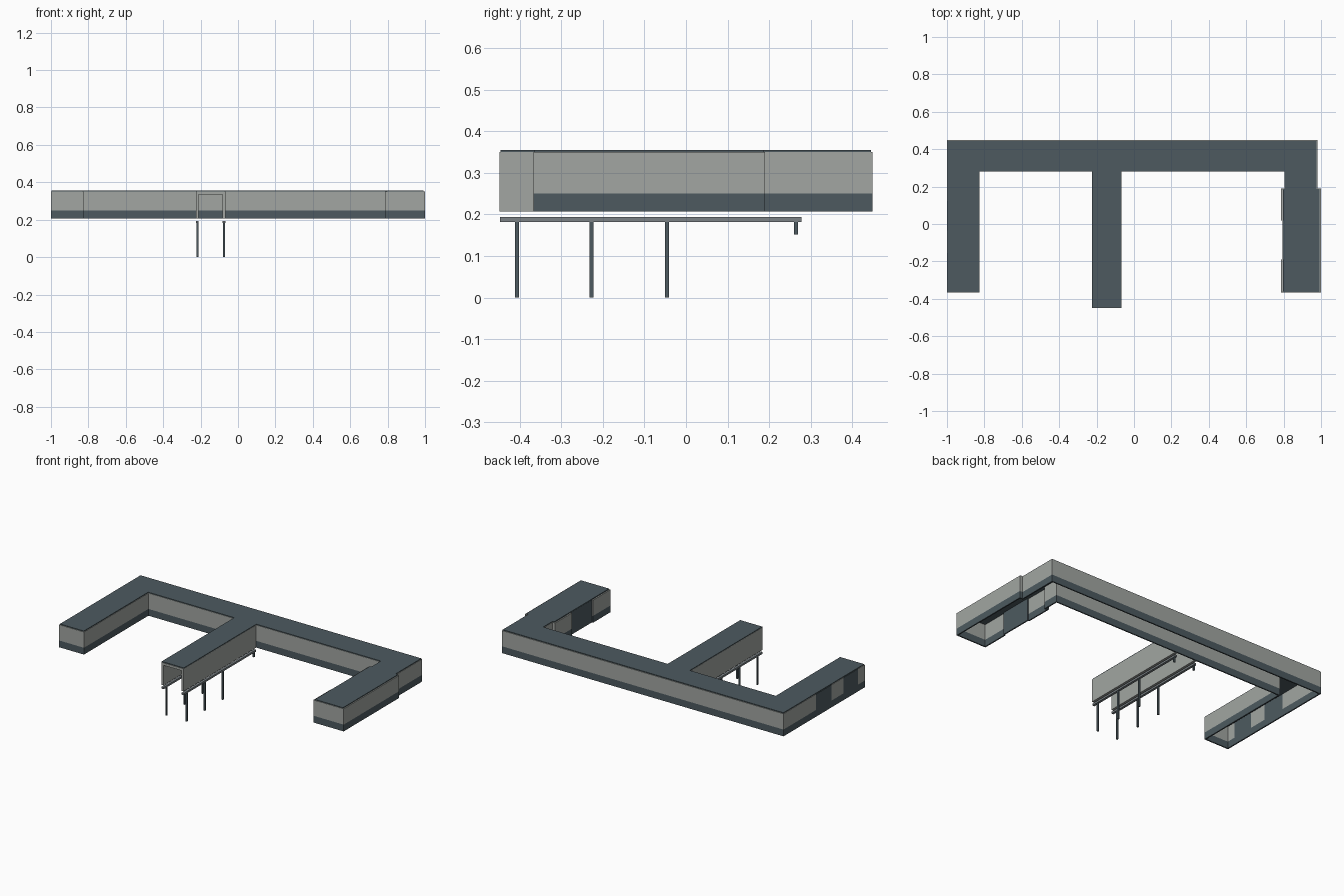
import bpy
import bmesh

if "Cube" in bpy.data.objects:
    bpy.data.objects.remove(bpy.data.objects["Cube"])


def material(name, colour):
    m = bpy.data.materials.new(name)
    m.diffuse_color = (*colour, 1)
    m.use_nodes = True
    m.node_tree.nodes["Principled BSDF"].inputs["Base Color"].default_value = m.diffuse_color
    return m


LIGHT = material("light_grey_cladding", (0.36, 0.38, 0.36))
DARK = material("dark_slate", (0.074, 0.102, 0.117))
BEAM = material("mid_grey_steel", (0.20, 0.225, 0.24))

BASE, BAND, TOP, ROOF = 0.207, 0.25, 0.35, 0.355
T = 0.008  # wall thickness


def prism(name, outline, z0, z1, mat):
    """Extrude a flat outline upward from z0 to z1."""
    bm = bmesh.new()
    face = bm.faces.new([bm.verts.new((x, y, z0)) for x, y in outline])
    new = bmesh.ops.extrude_face_region(bm, geom=[face])["geom"]
    verts = [v for v in new if isinstance(v, bmesh.types.BMVert)]
    bmesh.ops.translate(bm, verts=verts, vec=(0, 0, z1 - z0))
    bmesh.ops.recalc_face_normals(bm, faces=bm.faces)
    mesh = bpy.data.meshes.new(name)
    bm.to_mesh(mesh)
    bm.free()
    mesh.materials.append(mat)
    ob = bpy.data.objects.new(name, mesh)
    bpy.context.collection.objects.link(ob)
    return ob


def box(name, x0, x1, y0, y1, z0, z1, mat):
    return prism(name, [(x0, y0), (x1, y0), (x1, y1), (x0, y1)], z0, z1, mat)


def wall(name, x0, x1, y0, y1, upper=LIGHT):
    """Thin wall with a dark plinth band below the cladding."""
    box(name + "_plinth", x0, x1, y0, y1, BASE, BAND, DARK)
    box(name + "_cladding", x0, x1, y0, y1, BAND, TOP, upper)


# Main block: long back wall, courtyard wall and the short east return
wall("back_wall", -1, 0.98, 0.449 - T, 0.449)
wall("courtyard_wall", -0.826, 0.805, 0.28, 0.28 + T)
wall("east_wall", 0.98 - T, 0.98, 0.19, 0.449 - T)

# West wing: outer wall with two dark window panels
splits = [-0.367, -0.30, -0.155, -0.035, 0.122, 0.449 - T]
for i, (y0, y1) in enumerate(zip(splits, splits[1:])):
    wall(f"west_wall_{i}", -1, -1 + T, y0, y1, DARK if i % 2 else LIGHT)
wall("west_wing_inner_wall", -0.826 - T, -0.826, -0.367 + T, 0.28 + T)
wall("west_wing_front", -1 + T, -0.826, -0.367, -0.367 + T)

# East wing: wider than the main block, with a recessed dark panel inside
wall("east_wing_outer_wall", 1 - T, 1, -0.367, 0.19)
wall("east_wing_step", 0.98 - T, 1 - T, 0.19 - T, 0.19)
wall("east_wing_front", 0.787, 1 - T, -0.367, -0.367 + T)
wall("east_wing_inner_front", 0.787, 0.787 + T, -0.367 + T, -0.19)
wall("east_wing_panel", 0.795, 0.795 + T, -0.19, 0.02, DARK)
wall("east_wing_inner_back", 0.787, 0.787 + T, 0.02, 0.19)
wall("east_wing_inner_step", 0.787 + T, 0.805 + T, 0.19 - T, 0.19)
wall("east_wing_inner_return", 0.805, 0.805 + T, 0.19, 0.28 + T)

# Entrance corridor: two side walls and a ceiling, open at the front
CX0, CX1, CY0, CY1 = -0.225, -0.068, -0.449, 0.28
W = 0.015
box("corridor_wall_west", CX0, CX0 + W, CY0, CY1, BASE, TOP, LIGHT)
box("corridor_wall_east", CX1 - W, CX1, CY0, CY1, BASE, TOP, LIGHT)
box("corridor_ceiling", CX0 + W, CX1 - W, CY0, CY1, 0.335, TOP, LIGHT)

# One continuous flat roof over all wings
prism("roof", [
    (-0.997, 0.445), (-0.997, -0.364), (-0.829, -0.364), (-0.829, 0.282),
    (CX0 + 0.001, 0.282), (CX0 + 0.001, -0.446),
    (CX1 - 0.001, -0.446), (CX1 - 0.001, 0.282),
    (0.807, 0.282), (0.807, 0.187), (0.796, 0.187), (0.796, -0.364),
    (0.993, -0.364), (0.993, 0.187), (0.977, 0.187), (0.977, 0.445),
], 0.348, ROOF, DARK)

# Corridor supports: a rail, three posts and a short bracket on each side
for side, cx in (("west", CX0 + W / 2), ("east", CX1 - W / 2)):
    box(f"rail_{side}", cx - W / 2, cx + W / 2, -0.447, 0.278, 0.182, 0.194, BEAM)
    for i, y in enumerate((-0.407, -0.227, -0.046)):
        box(f"post_{side}_{i}", cx - 0.005, cx + 0.005, y - 0.005, y + 0.005, 0, 0.182, DARK)
    box(f"bracket_{side}", cx - 0.005, cx + 0.005, 0.26, 0.269, 0.152, 0.182, DARK)
